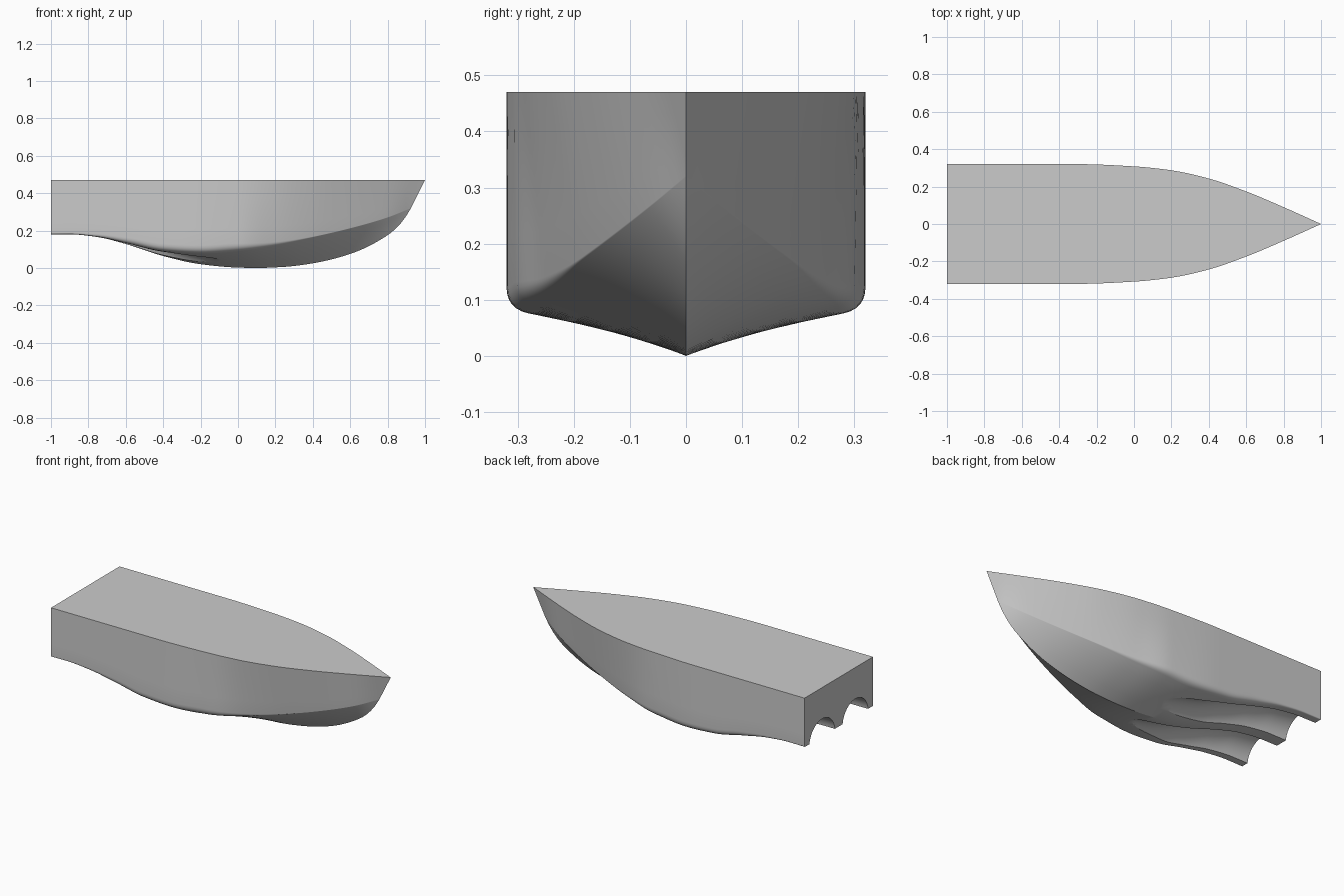
import bpy, bmesh, math
from mathutils import Vector

cube = bpy.data.objects.get("Cube")
if cube:
    bpy.data.objects.remove(cube, do_unlink=True)

DECK = 0.47
KNUCKLE = 0.925

# Hull lines as (x, value) control points, stern to bow
BEAM = [(-1, .32), (-.3, .32), (0, .308), (.2, .287), (.4, .243), (.6, .174), (.8, .09), (1, 0)]
KEEL = [(-1, .18), (-.9, .18), (-.75, .165), (-.6, .128), (-.4, .064), (-.2, .02), (0, .002), (.1, 0),
        (.25, .006), (.4, .025), (.6, .075), (.8, .175), (.88, .25), (.925, .32)]
CHINE_Z = [(-1, .18), (-.9, .18), (-.75, .166), (-.6, .134), (-.4, .093), (-.2, .083), (0, .098),
           (.2, .125), (.4, .165), (.6, .212), (.8, .27), (.925, .32)]
CHINE_Y = [(-1, .32), (-.3, .32), (0, .302), (.2, .252), (.4, .197), (.6, .134), (.8, .06), (.925, 0)]
BILGE = [(-1, .006), (-.8, .012), (-.5, .035), (-.1, .038), (.2, .015), (.45, .002), (.925, .001)]
TUNNEL_TOP = [(-1.1, .285), (-1, .285), (-.85, .277), (-.7, .247), (-.5, .177), (-.3, .098), (-.12, .05), (.05, .0)]


def curve(points, x):
    """Smooth monotone interpolation through control points."""
    n = len(points)
    slope = [(points[i + 1][1] - points[i][1]) / (points[i + 1][0] - points[i][0]) for i in range(n - 1)]
    tan = [slope[0]]
    for a, b in zip(slope, slope[1:]):
        tan.append(2 * a * b / (a + b) if a * b > 0 else 0)
    tan.append(slope[-1])
    x = min(max(x, points[0][0]), points[-1][0])
    i = next(k for k in range(n - 1) if x <= points[k + 1][0])
    h = points[i + 1][0] - points[i][0]
    t = (x - points[i][0]) / h
    p, q = points[i][1], points[i + 1][1]
    s = t * t * (3 - 2 * t)
    return p + (q - p) * s + h * t * (1 - t) * (tan[i] * (1 - t) - tan[i + 1] * t)


def half_section(x):
    """Points from deck edge down to the keel, on the +y side."""
    deck = Vector((x, curve(BEAM, x), DECK))
    if x > KNUCKLE:
        stem = .32 + (DECK - .32) * (x - KNUCKLE) / (1 - KNUCKLE)
        corner = keel = Vector((x, 0, stem))
    else:
        corner = Vector((x, curve(CHINE_Y, x), curve(CHINE_Z, x)))
        keel = Vector((x, 0, curve(KEEL, x)))
    r = curve(BILGE, x)
    up, inward = (deck - corner), (keel - corner)
    a = corner + up.normalized() * min(r, up.length / 3)
    b = corner + inward.normalized() * min(r, inward.length / 3)
    pts = [deck.lerp(a, k / 4) for k in range(4)]
    for k in range(7):
        t = k / 6
        pts.append(a * (1 - t) ** 2 + corner * 2 * t * (1 - t) + b * t * t)
    return pts + [b.lerp(keel, k / 4) for k in range(1, 5)]


def loft(name, rings):
    """Skin closed rings and cap both ends."""
    bm = bmesh.new()
    rows = [[bm.verts.new(p) for p in ring] for ring in rings]
    n = len(rows[0])
    for r0, r1 in zip(rows, rows[1:]):
        for k in range(n):
            bm.faces.new((r0[k], r0[(k + 1) % n], r1[(k + 1) % n], r1[k]))
    bm.faces.new(rows[0])
    bm.faces.new(rows[-1])
    bmesh.ops.remove_doubles(bm, verts=bm.verts, dist=1e-5)
    bmesh.ops.dissolve_degenerate(bm, edges=bm.edges, dist=1e-6)
    bmesh.ops.recalc_face_normals(bm, faces=bm.faces)
    mesh = bpy.data.meshes.new(name)
    bm.to_mesh(mesh)
    bm.free()
    obj = bpy.data.objects.new(name, mesh)
    bpy.context.collection.objects.link(obj)
    return obj


# Hull body: mirrored cross-sections along the length
stations = [-1 + (1 + KNUCKLE) * i / 70 for i in range(71)]
stations += [KNUCKLE + (1 - KNUCKLE) * i / 5 for i in range(1, 6)]
rings = []
for x in stations:
    half = half_section(x)
    rings.append(half + [Vector((p.x, -p.y, p.z)) for p in reversed(half[:-1])])
hull = loft("hull", rings)

gray = bpy.data.materials.new("light_gray")
gray.use_nodes = True
gray.diffuse_color = (.6, .6, .6, 1)
gray.node_tree.nodes["Principled BSDF"].inputs["Base Color"].default_value = (.6, .6, .6, 1)
hull.data.materials.append(gray)

# Two propeller tunnels scooped out of the stern
bpy.context.view_layer.objects.active = hull
RADIUS = .12
for side, label in ((1, "left"), (-1, "right")):
    tube = []
    for i in range(41):
        x = -1.1 + 1.15 * i / 40
        cz = curve(TUNNEL_TOP, x) - RADIUS
        tube.append([Vector((x, side * .155 + RADIUS * math.cos(a), cz + RADIUS * math.sin(a)))
                     for a in (math.tau * (k + .5) / 40 for k in range(40))])
    cutter = loft(label + "_tunnel_cutter", tube)
    cutter.data.materials.append(gray)
    cutter.hide_render = True
    mod = hull.modifiers.new(label + "_tunnel", "BOOLEAN")
    mod.operation = "DIFFERENCE"
    mod.solver = "EXACT"
    mod.object = cutter
    bpy.ops.object.modifier_apply(modifier=mod.name)
    bpy.data.objects.remove(cutter, do_unlink=True)

# Smooth skin with crisp deck, keel, chine and tunnel edges
bpy.ops.object.select_all(action="DESELECT")
hull.select_set(True)
bpy.ops.object.shade_smooth_by_angle(angle=math.radians(25))
